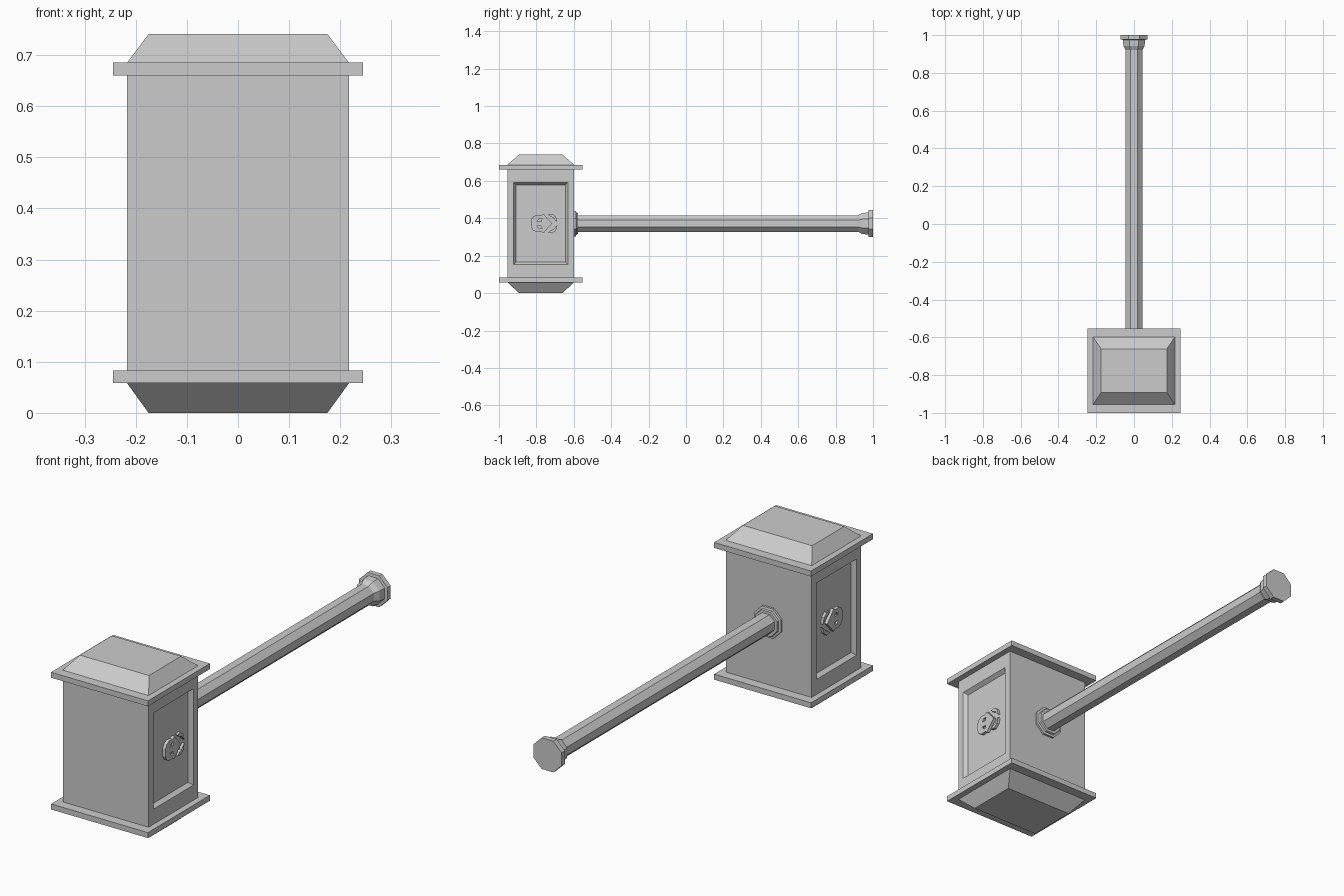
import bpy, bmesh, math
from mathutils import Vector

if "Cube" in bpy.data.objects:
    bpy.data.objects.remove(bpy.data.objects["Cube"])

YC, ZC = -0.7765, 0.372          # head centre in y, handle axis height


def make(name, bm):
    bmesh.ops.recalc_face_normals(bm, faces=bm.faces)
    me = bpy.data.meshes.new(name)
    bm.to_mesh(me)
    bm.free()
    ob = bpy.data.objects.new(name, me)
    bpy.context.collection.objects.link(ob)
    return ob


def loft(name, rings):
    """Join a series of equal-length point rings and cap both ends."""
    bm = bmesh.new()
    rows = [[bm.verts.new(p) for p in r] for r in rings]
    n = len(rows[0])
    for a, b in zip(rows, rows[1:]):
        for i in range(n):
            j = (i + 1) % n
            bm.faces.new((a[i], a[j], b[j], b[i]))
    bm.faces.new(rows[0])
    bm.faces.new(rows[-1])
    return make(name, bm)


def rect(hx, hy, z):
    return [(sx * hx, YC + sy * hy, z) for sx, sy in ((-1, -1), (1, -1), (1, 1), (-1, 1))]


# Head block with a bevelled sunken panel in each side
bm = bmesh.new()
bmesh.ops.create_cube(bm, size=1)
for v in bm.verts:
    v.co = Vector((v.co.x * 0.434, YC + v.co.y * 0.358, ZC + v.co.z * 0.59))
bm.normal_update()
for f in [f for f in bm.faces if abs(f.normal.x) > 0.9]:
    side = math.copysign(1, f.normal.x)
    for hy, hz, x in ((0.145, 0.22, 0.217), (0.132, 0.207, 0.199)):
        bmesh.ops.inset_individual(bm, faces=[f], thickness=0.01)
        c = f.calc_center_median()
        for v in f.verts:
            v.co = (side * x, YC + math.copysign(hy, v.co.y - c.y),
                    ZC + math.copysign(hz, v.co.z - c.z))
make("head_block", bm)

# Rim plates and tapered striking caps
for tag, z0, z1, z2 in (("lower", 0.083, 0.058, 0.0), ("upper", 0.66, 0.685, 0.741)):
    loft(tag + "_rim", [rect(0.245, 0.2235, z0), rect(0.245, 0.2235, z1)])
    loft(tag + "_cap", [rect(0.217, 0.179, z1), rect(0.175, 0.116, z2)])


# Octagonal handle with collar and flared pommel: (y, half width across flats)
def octagon(y, r):
    r /= math.cos(math.pi / 8)
    return [(r * math.cos(a), y, ZC + r * math.sin(a))
            for a in (math.pi / 8 + i * math.pi / 4 for i in range(8))]


profile = [(-0.60, 0.068), (-0.588, 0.068), (-0.586, 0.058), (-0.577, 0.056),
           (-0.577, 0.044), (0.92, 0.044), (0.942, 0.056), (0.975, 0.059),
           (0.977, 0.0715), (1.0, 0.0715)]
loft("handle", [octagon(y, r) for y, r in profile])


# Skull relief on each panel, crown towards the striking side of the head
def slab(name, pts, x0, x1):
    return loft(name, [[(x, y, ZC + z) for y, z in pts] for x in (x0, x1)])


half = [(-0.828, 0.018), (-0.818, 0.036), (-0.80, 0.046), (-0.775, 0.044),
        (-0.762, 0.052), (-0.742, 0.028)]
skull = half + [(-0.715, 0)] + [(y, -z) for y, z in reversed(half)]
eye = [(-0.795, 0.012), (-0.785, 0.028), (-0.77, 0.026), (-0.773, 0.012)]
jaw = [(-0.738, 0.048), (-0.715, 0.052), (-0.695, 0.036), (-0.688, 0.008),
       (-0.70, 0.018), (-0.71, 0.032), (-0.725, 0.036)]
for s, tag in ((1, "right"), (-1, "left")):
    ob = slab(tag + "_skull", skull, s * 0.197, s * 0.213)
    for m in (1, -1):
        cut = slab("eye_cutter", [(y, m * z) for y, z in eye], s * 0.204, s * 0.23)
        mod = ob.modifiers.new("eye", 'BOOLEAN')
        mod.operation, mod.object, mod.solver = 'DIFFERENCE', cut, 'EXACT'
        bpy.context.view_layer.objects.active = ob
        bpy.ops.object.modifier_apply(modifier=mod.name)
        bpy.data.objects.remove(cut)
        slab(tag + "_jaw_prong", [(y, m * z) for y, z in jaw], s * 0.197, s * 0.211)
